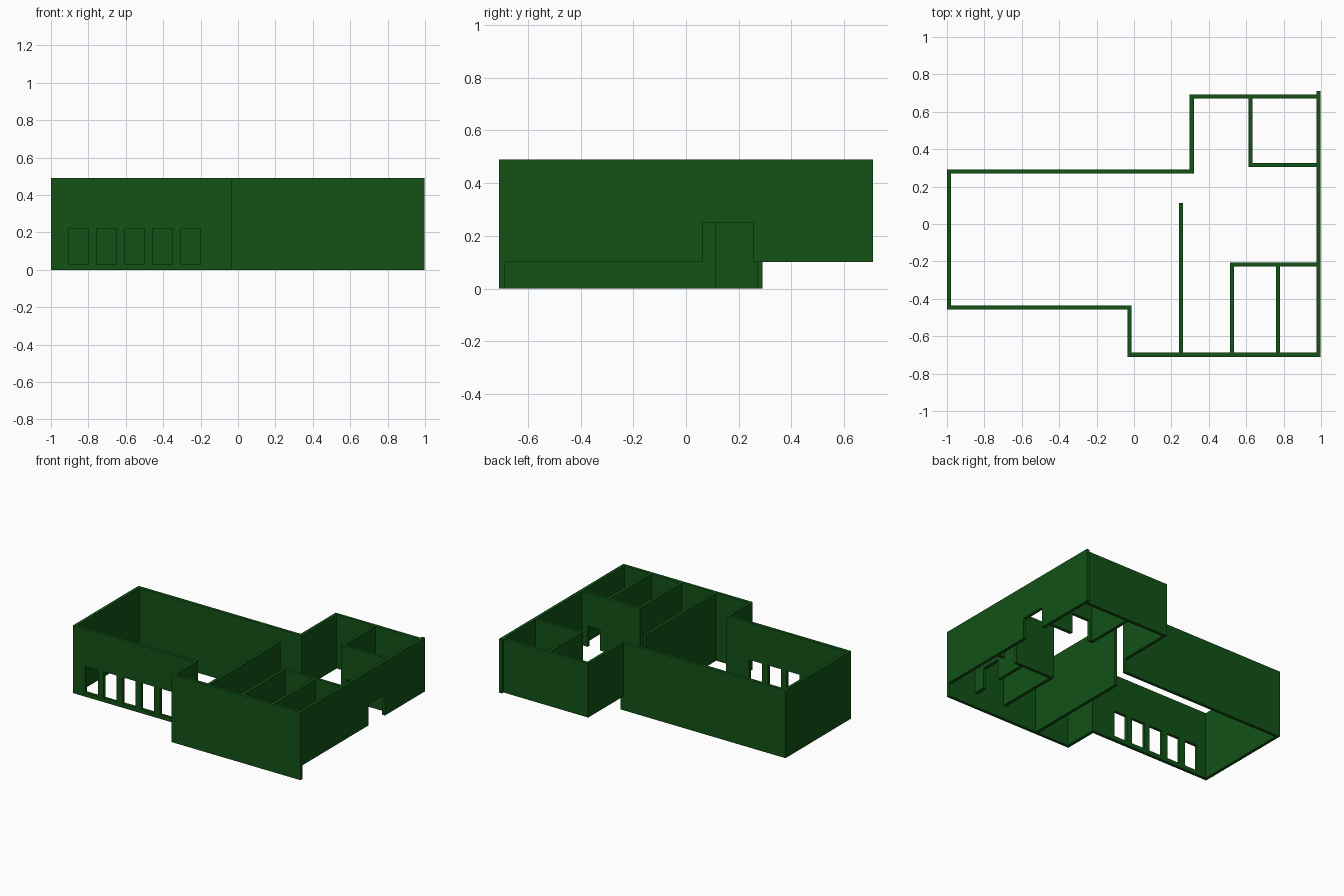
import bpy, bmesh
from mathutils import Vector

if "Cube" in bpy.data.objects:
    bpy.data.objects.remove(bpy.data.objects["Cube"])

TOP, STEP, DOOR, T = 0.49, 0.10, 0.25, 0.022

green = bpy.data.materials.new("dark_green")
green.diffuse_color = (0.006, 0.085, 0.008, 1)
green.use_nodes = True
green.node_tree.nodes["Principled BSDF"].inputs["Base Color"].default_value = green.diffuse_color


def wall(name, axis, pos, start, end, bottom=0.0, openings=()):
    """Wall along axis at pos; openings are (from, to, low, high)."""
    us = sorted({start, end, *[v for o in openings for v in o[:2]]})
    zs = sorted({bottom, TOP, *[v for o in openings for v in o[2:]]})
    bm = bmesh.new()

    def vert(u, z):
        p = pos - T / 2
        return bm.verts.new((u, p, z) if axis == "x" else (p, u, z))

    grid = [[vert(u, z) for z in zs] for u in us]
    for i in range(len(us) - 1):
        for j in range(len(zs) - 1):
            u, z = (us[i] + us[i + 1]) / 2, (zs[j] + zs[j + 1]) / 2
            if not any(a < u < b and c < z < d for a, b, c, d in openings):
                bm.faces.new((grid[i][j], grid[i + 1][j],
                              grid[i + 1][j + 1], grid[i][j + 1]))
    ext = bmesh.ops.extrude_face_region(bm, geom=bm.faces[:], use_keep_orig=True)
    moved = [g for g in ext["geom"] if isinstance(g, bmesh.types.BMVert)]
    shift = Vector((0, T, 0)) if axis == "x" else Vector((T, 0, 0))
    bmesh.ops.translate(bm, verts=moved, vec=shift)
    bmesh.ops.delete(bm, geom=[v for v in bm.verts if not v.link_faces], context="VERTS")
    bmesh.ops.recalc_face_normals(bm, faces=bm.faces[:])
    me = bpy.data.meshes.new(name)
    bm.to_mesh(me)
    bm.free()
    me.materials.append(green)
    ob = bpy.data.objects.new(name, me)
    bpy.context.collection.objects.link(ob)
    return ob


# Main hall, standing on the ground, with a row of windows in front
windows = [(-0.905 + 0.15 * i, -0.80 + 0.15 * i, 0.03, 0.22) for i in range(5)]
wall("hall_front_wall", "x", -0.447, -1.0, -0.013, openings=windows)
wall("hall_left_wall", "y", -0.989, -0.436, 0.269)
wall("hall_back_wall", "x", 0.28, -1.0, 0.32)

# Front wing
wall("wing_side_wall", "y", -0.024, -0.688, -0.458)
wall("wing_front_wall", "x", -0.699, -0.035, 0.998)
wall("partition_wall", "y", 0.251, -0.688, 0.113)

# Raised outer walls
wall("right_wall", "y", 0.987, -0.688, 0.71, STEP, [(0.065, 0.255, STEP, DOOR)])
wall("back_room_back_wall", "x", 0.681, 0.32, 0.976, STEP)
wall("back_room_side_wall", "y", 0.309, 0.291, 0.692, STEP)

# Raised inner rooms with doorways
wall("back_closet_front_wall", "x", 0.315, 0.611, 0.976, STEP, [(0.65, 0.80, STEP, DOOR)])
wall("back_closet_side_wall", "y", 0.622, 0.326, 0.67, STEP)
wall("front_rooms_back_wall", "x", -0.216, 0.512, 0.976, STEP, [(0.83, 0.93, STEP, DOOR)])
wall("front_rooms_side_wall", "y", 0.523, -0.688, -0.227, STEP)
wall("front_rooms_divider", "y", 0.77, -0.688, -0.227, STEP, [(-0.60, -0.45, STEP, DOOR)])
